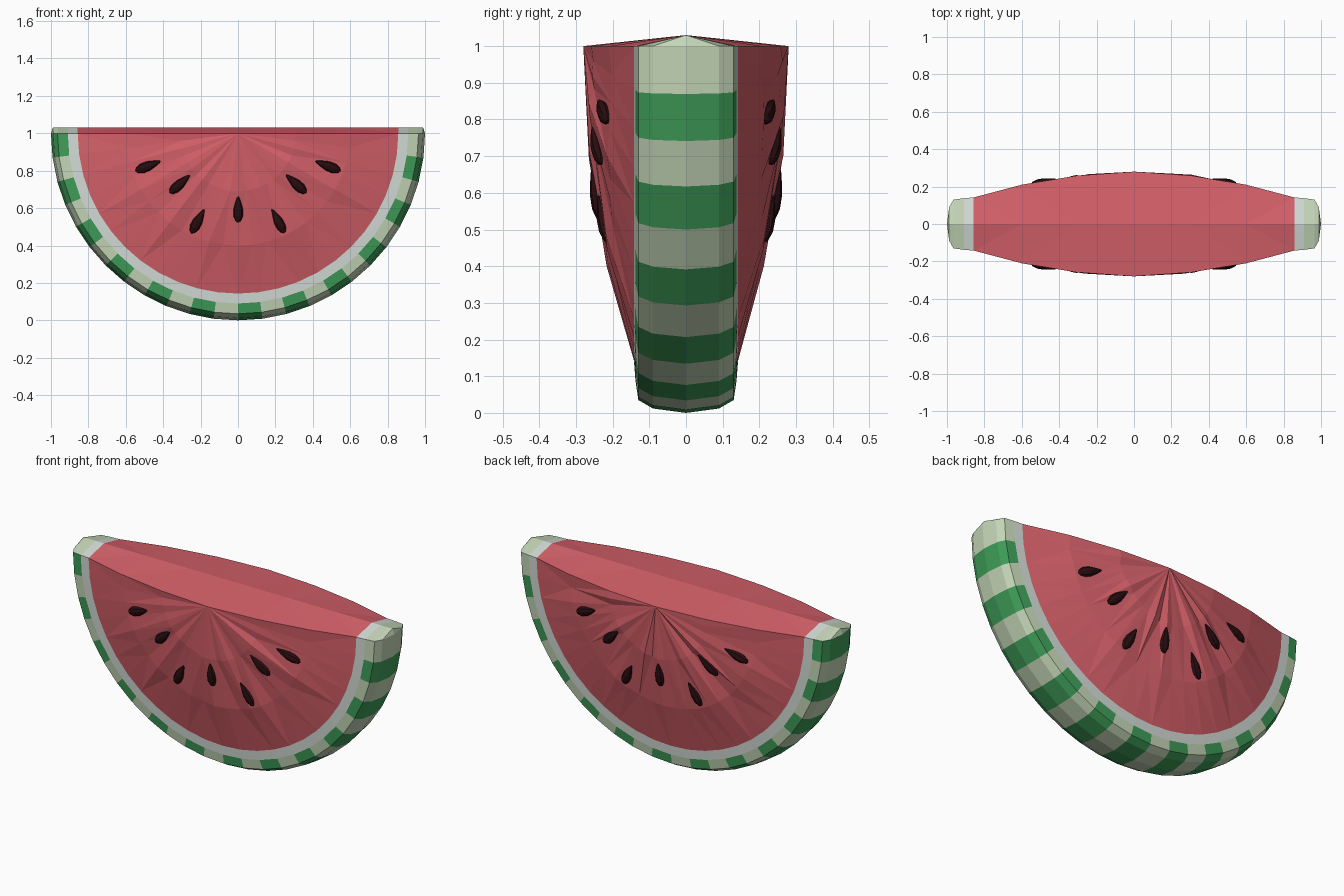
import bpy, bmesh, math, random
from mathutils import Vector, Matrix

if "Cube" in bpy.data.objects:
    bpy.data.objects.remove(bpy.data.objects["Cube"])

random.seed(4)
SEGS = 24


def material(name, rgb):
    m = bpy.data.materials.new(name)
    m.diffuse_color = (*rgb, 1)
    m.use_nodes = True
    m.node_tree.nodes["Principled BSDF"].inputs["Base Color"].default_value = m.diffuse_color
    return m


FLESH = material("flesh red", (0.68, 0.12, 0.145))
WHITE = material("inner rind white", (0.66, 0.72, 0.68))
PALE = material("pale rind", (0.56, 0.68, 0.48))
GREEN = material("green stripe", (0.05, 0.34, 0.10))
SEED = material("seed brown", (0.022, 0.004, 0.005))


def finish(bm, name, mats):
    me = bpy.data.meshes.new(name)
    bm.to_mesh(me)
    bm.free()
    for m in mats:
        me.materials.append(m)
    ob = bpy.data.objects.new(name, me)
    bpy.context.collection.objects.link(ob)
    return ob


# Slice body: (radius, half thickness) rings swept through a half turn
PROFILE = [(0, .28), (.31, .258), (.6, .21), (.857, .142),
           (.91, .138), (.965, .13), (.988, .09), (1.0, 0)]
N_FLESH = 3          # bands of flesh, then one white band, then striped skin


def band_material(i, k=None):
    if i < N_FLESH:
        return 0
    if i == N_FLESH:
        return 1
    return 3 if k is not None and k % 2 else 2


bm = bmesh.new()
for side in (-1, 1):
    grid = []
    for k in range(SEGS + 1):
        a = math.pi * k / SEGS
        row = []
        for i, (r, w) in enumerate(PROFILE):
            # small unevenness in the bite face
            j = random.uniform(-.009, .009) if i in (1, 2) and 0 < k < SEGS else 0
            row.append(bm.verts.new((r * math.cos(a), side * (w + j), 1 - r * math.sin(a))))
        grid.append(row)
    for k in range(SEGS):
        for i in range(len(PROFILE) - 1):
            f = bm.faces.new((grid[k][i], grid[k][i + 1], grid[k + 1][i + 1], grid[k + 1][i]))
            f.material_index = band_material(i, k)
    # cut top, rising gently to a ridge along the middle
    for sx, row in ((1, grid[0]), (-1, grid[-1])):
        ridge = [bm.verts.new((sx * min(r, .99), 0, 1.03)) for r, w in PROFILE]
        for i in range(len(PROFILE) - 1):
            f = bm.faces.new((row[i], row[i + 1], ridge[i + 1], ridge[i]))
            f.material_index = band_material(i)
bmesh.ops.remove_doubles(bm, verts=bm.verts, dist=0.0005)
bmesh.ops.triangulate(bm, faces=[f for f in bm.faces if f.material_index == 0 and len(f.verts) > 3])
bmesh.ops.recalc_face_normals(bm, faces=bm.faces)
finish(bm, "slice_body", [FLESH, WHITE, PALE, GREEN])


def half_thickness(r):
    for (r0, w0), (r1, w1) in zip(PROFILE, PROFILE[1:]):
        if r <= r1:
            return w0 + (w1 - w0) * (r - r0) / (r1 - r0)


def add_seed(name, x, z, tx, tz, side):
    """Teardrop seed lying on the flesh, tip pointing along (tx, tz)."""
    bm = bmesh.new()
    bmesh.ops.create_uvsphere(bm, u_segments=8, v_segments=6, radius=1)
    for v in bm.verts:
        t = 1 - .5 * max(0, v.co.z + .3)
        v.co = Vector((v.co.x * .031 * t, v.co.y * .021 * t, v.co.z * .075))
    u = Vector((tx, 0, tz)).normalized()
    u = (u + Vector((0, side * .17, 0))).normalized()
    n = Vector((0, side, 0))
    n = (n - u * n.dot(u)).normalized()
    s = n.cross(u)
    m = Matrix((s, n, u)).transposed().to_4x4()
    y = half_thickness(math.hypot(x, 1 - z)) + .002
    bm.transform(Matrix.Translation((x, side * y, z)) @ m)
    bmesh.ops.recalc_face_normals(bm, faces=bm.faces)
    finish(bm, name, [SEED])


# Seeds: one in the middle, three mirrored pairs, on both faces
for side, label in ((-1, "front"), (1, "back")):
    add_seed(f"seed_{label}_middle", 0, .595, 0, 1, side)
    for sx, hand in ((1, "right"), (-1, "left")):
        for n, (x, z, tx, tz) in enumerate([(.215, .53, .07, .13),
                                            (.31, .73, .11, .1),
                                            (.48, .825, .14, .055)]):
            add_seed(f"seed_{label}_{hand}_{n + 1}", sx * x, z, -sx * tx, tz, side)
